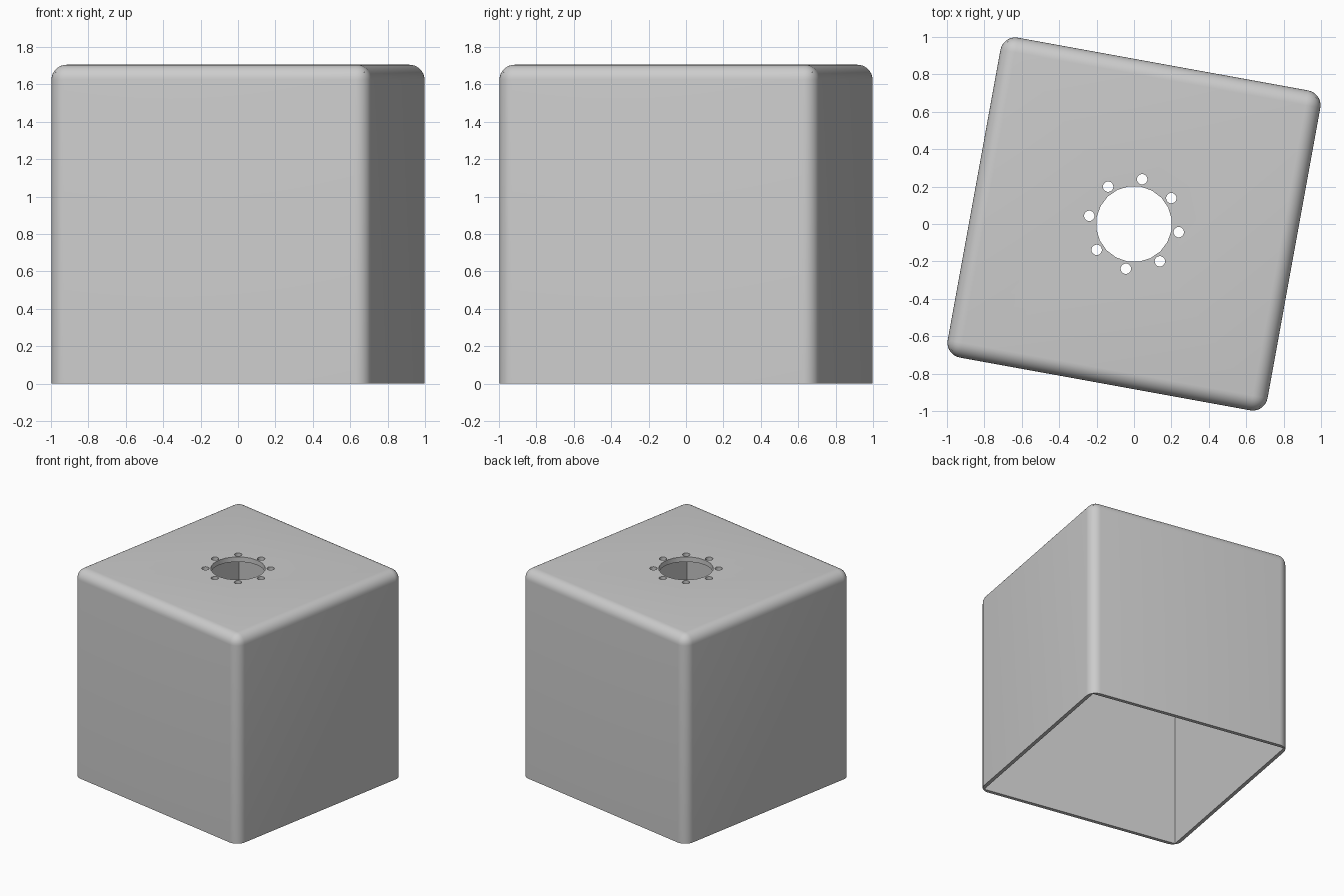
import bpy, bmesh
from math import radians, cos, sin, tau

cube = bpy.data.objects.get("Cube")
if cube:
    bpy.data.objects.remove(cube, do_unlink=True)

HALF, HEIGHT = 0.869, 1.705      # half width and height of the shell
ROUND = 0.08                     # outer edge radius
WALL, ROOF = 0.03, 0.04          # wall and roof thickness
TURN = radians(-10.3)

grey = bpy.data.materials.new("plain grey")
grey.use_nodes = True
colour = (0.6, 0.6, 0.6, 1)
grey.diffuse_color = colour
grey.node_tree.nodes["Principled BSDF"].inputs["Base Color"].default_value = colour


def add_object(name, bm):
    mesh = bpy.data.meshes.new(name)
    bm.to_mesh(mesh)
    bm.free()
    obj = bpy.data.objects.new(name, mesh)
    bpy.context.collection.objects.link(obj)
    mesh.materials.append(grey)
    obj.rotation_euler.z = TURN
    return obj


def box(half, bottom, top):
    bm = bmesh.new()
    bmesh.ops.create_cube(bm, size=2)
    for v in bm.verts:
        v.co = (v.co.x * half, v.co.y * half, top if v.co.z > 0 else bottom)
    return bm


def cutter(name, bm):
    obj = add_object(name, bm)
    obj.hide_render = True
    return obj


def drill(name, radius, sides, x=0, y=0):
    bm = bmesh.new()
    bmesh.ops.create_cone(bm, cap_ends=True, segments=sides,
                          radius1=radius, radius2=radius, depth=0.6)
    bmesh.ops.translate(bm, verts=bm.verts, vec=(x, y, HEIGHT))
    return cutter(name, bm)


# Outer block: all edges rounded except those round the open bottom
bm = box(HALF, 0, HEIGHT)
edges = [e for e in bm.edges if any(v.co.z > 0 for v in e.verts)]
bmesh.ops.bevel(bm, geom=edges, offset=ROUND, segments=8, profile=0.5,
                affect='EDGES', clamp_overlap=True)
shell = add_object("box_shell", bm)

# Hollow interior, centre opening and the ring of small holes
cutters = [cutter("interior_cutter", box(HALF - WALL, -0.5, HEIGHT - ROOF)),
           drill("opening_cutter", 0.203, 20)]
for i in range(8):
    a = tau * i / 8
    cutters.append(drill("small_hole_cutter", 0.028, 16,
                         0.243 * cos(a), 0.243 * sin(a)))

bpy.context.view_layer.objects.active = shell
shell.select_set(True)
for c in cutters:
    mod = shell.modifiers.new("cut", 'BOOLEAN')
    mod.operation, mod.solver, mod.object = 'DIFFERENCE', 'EXACT', c
    bpy.ops.object.modifier_apply(modifier=mod.name)
    bpy.data.objects.remove(c, do_unlink=True)

# Smooth rounded edges, crisp rims
bpy.ops.object.select_all(action='DESELECT')
shell.select_set(True)
bpy.ops.object.shade_smooth_by_angle(angle=radians(30))
